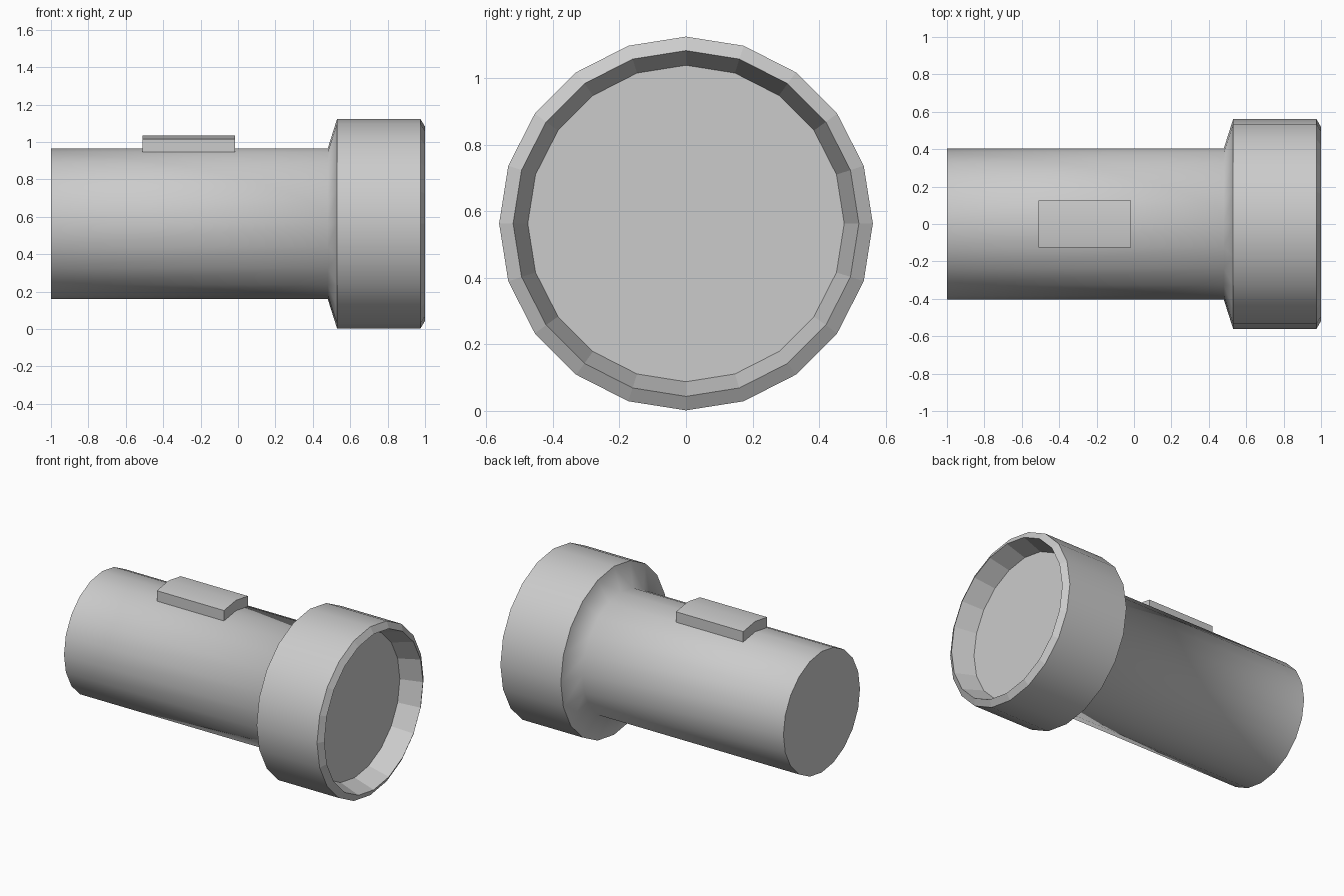
import bpy, bmesh, math

if "Cube" in bpy.data.objects:
    bpy.data.objects.remove(bpy.data.objects["Cube"])

SIDES = 20
AXIS_Z = 0.563


def finish(name, bm):
    bmesh.ops.recalc_face_normals(bm, faces=bm.faces)
    mesh = bpy.data.meshes.new(name)
    bm.to_mesh(mesh)
    bm.free()
    obj = bpy.data.objects.new(name, mesh)
    bpy.context.collection.objects.link(obj)
    return obj


# Torch casing: profile of (x, radius) rings, capped at tail and lens
profile = [(-1, 0.403), (0.48, 0.403), (0.53, 0.561),
           (0.975, 0.561), (1.0, 0.519), (0.86, 0.475)]
smooth_bands = {0, 1, 2}
sharp_rings = {0, 2, 3, 4, 5}

bm = bmesh.new()
rings = []
for x, r in profile:
    angles = [2 * math.pi * i / SIDES for i in range(SIDES)]
    rings.append([bm.verts.new((x, r * math.sin(a), AXIS_Z + r * math.cos(a)))
                  for a in angles])
for k in range(len(rings) - 1):
    for i in range(SIDES):
        j = (i + 1) % SIDES
        face = bm.faces.new((rings[k][i], rings[k][j], rings[k + 1][j], rings[k + 1][i]))
        face.smooth = k in smooth_bands
bm.faces.new(rings[0])
bm.faces.new(rings[-1])
for k in sharp_rings:
    for i in range(SIDES):
        bm.edges.get((rings[k][i], rings[k][(i + 1) % SIDES])).smooth = False
finish("torch_casing", bm)

# Switch: two facets of the barrel raised into a shallow ridge
section = [(-0.126, 0.945), (-0.126, 1.015), (0, 1.035),
           (0.126, 1.015), (0.126, 0.945), (0, 0.96)]
bm = bmesh.new()
base = bm.faces.new([bm.verts.new((-0.51, y, z)) for y, z in section])
ext = bmesh.ops.extrude_face_region(bm, geom=[base], use_keep_orig=True)
moved = [v for v in ext["geom"] if isinstance(v, bmesh.types.BMVert)]
bmesh.ops.translate(bm, verts=moved, vec=(0.495, 0, 0))
switch = finish("switch", bm)
bpy.context.view_layer.objects.active = switch
switch.select_set(True)
bpy.ops.object.shade_smooth_by_angle(angle=math.radians(30))
